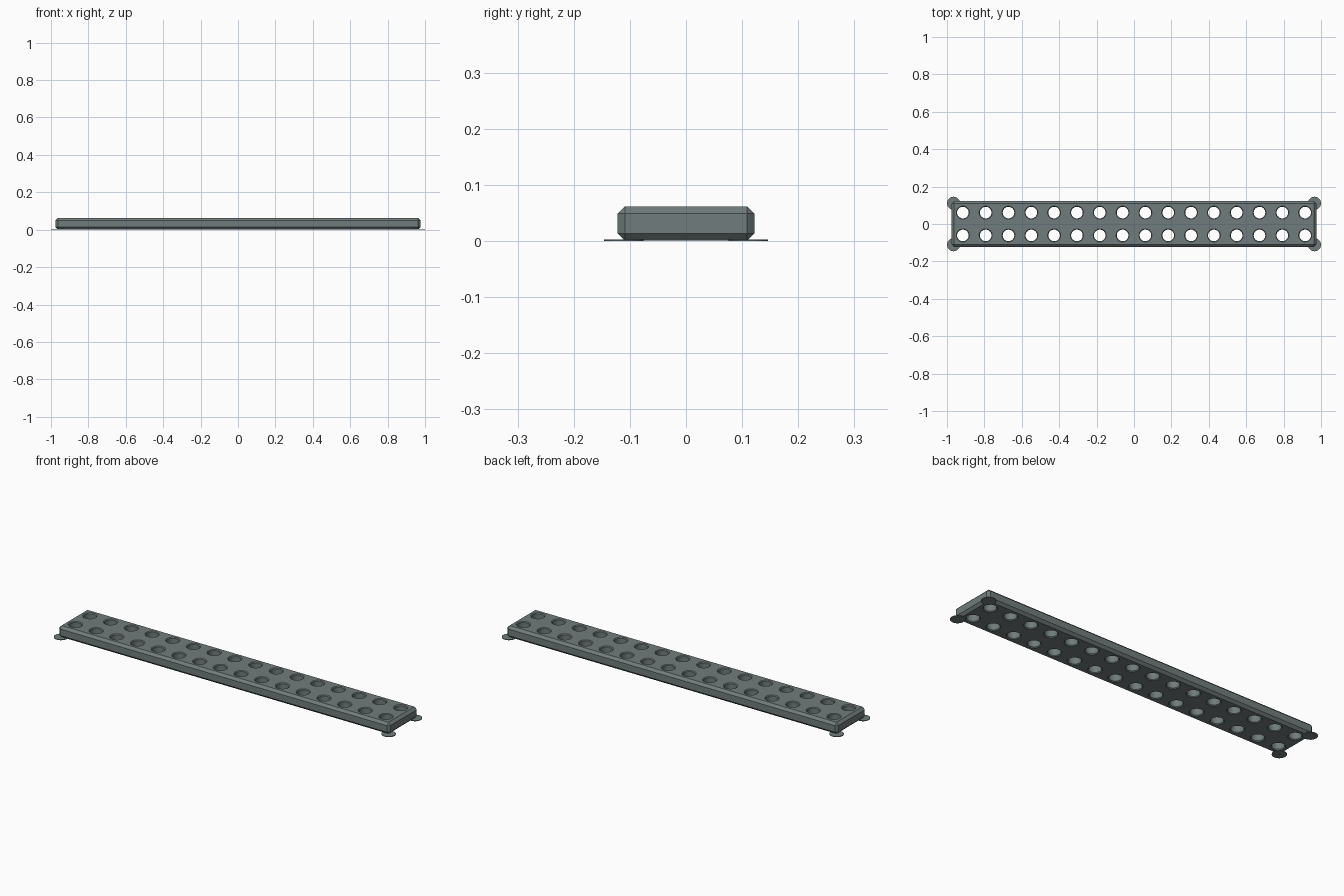
import bpy
import bmesh
from math import pi, cos, sin

cube = bpy.data.objects.get("Cube")
if cube:
    bpy.data.objects.remove(cube, do_unlink=True)

PITCH = 0.122
COLUMNS, ROWS = 16, 2
HEIGHT, CHAMFER, BASE = 0.061, 0.013, 0.001

grey = bpy.data.materials.new("slate_grey")
grey.use_nodes = True
colour = (0.165, 0.2, 0.2, 1)
grey.diffuse_color = colour
grey.node_tree.nodes["Principled BSDF"].inputs["Base Color"].default_value = colour


def make_object(name, bm):
    bmesh.ops.recalc_face_normals(bm, faces=bm.faces)
    mesh = bpy.data.meshes.new(name)
    bm.to_mesh(mesh)
    bm.free()
    mesh.materials.append(grey)
    obj = bpy.data.objects.new(name, mesh)
    bpy.context.collection.objects.link(obj)
    return obj


def add_lathe(bm, x, y, profile, sides):
    """Closed solid of revolution from (radius, z) pairs."""
    rings = [[bm.verts.new((x + r * cos(2 * pi * i / sides),
                            y + r * sin(2 * pi * i / sides), z))
              for i in range(sides)] for r, z in profile]
    for low, high in zip(rings, rings[1:]):
        for i in range(sides):
            j = (i + 1) % sides
            bm.faces.new((low[i], low[j], high[j], high[i]))
    bm.faces.new(rings[0][::-1])
    bm.faces.new(rings[-1])


def activate(obj):
    bpy.ops.object.select_all(action="DESELECT")
    obj.select_set(True)
    bpy.context.view_layer.objects.active = obj


# Chamfered bar
bm = bmesh.new()
bmesh.ops.create_cube(bm, size=1)
bmesh.ops.scale(bm, vec=(COLUMNS * PITCH, ROWS * PITCH, HEIGHT), verts=bm.verts)
bmesh.ops.translate(bm, vec=(0, 0, BASE + HEIGHT / 2), verts=bm.verts)
bmesh.ops.bevel(bm, geom=bm.edges[:], offset=CHAMFER, segments=1, affect="EDGES")
bar = make_object("bar", bm)

# Through holes with chamfered rims, two rows
hole, rim, over = 0.031, 0.004, 0.005
top = BASE + HEIGHT
profile = [(hole + rim + over, BASE - over), (hole, BASE + rim),
           (hole, top - rim), (hole + rim + over, top + over)]
bm = bmesh.new()
for col in range(COLUMNS):
    for row in range(ROWS):
        add_lathe(bm, (col - (COLUMNS - 1) / 2) * PITCH,
                  (row - (ROWS - 1) / 2) * PITCH, profile, 32)
cutter = make_object("hole_cutter", bm)
cutter.hide_render = True

cut = bar.modifiers.new("holes", "BOOLEAN")
cut.operation = "DIFFERENCE"
cut.solver = "EXACT"
cut.object = cutter
activate(bar)
bpy.ops.object.modifier_apply(modifier="holes")
bpy.data.objects.remove(cutter, do_unlink=True)
bpy.ops.object.shade_smooth_by_angle(angle=pi / 9)

# Thin round pads under the four corners
for side, sx in (("left", 1), ("right", -1)):
    for end, sy in (("front", -1), ("back", 1)):
        bm = bmesh.new()
        add_lathe(bm, sx * 0.965, sy * 0.111, [(0.035, 0), (0.035, 0.003)], 24)
        make_object(f"{end}_{side}_corner_pad", bm)
